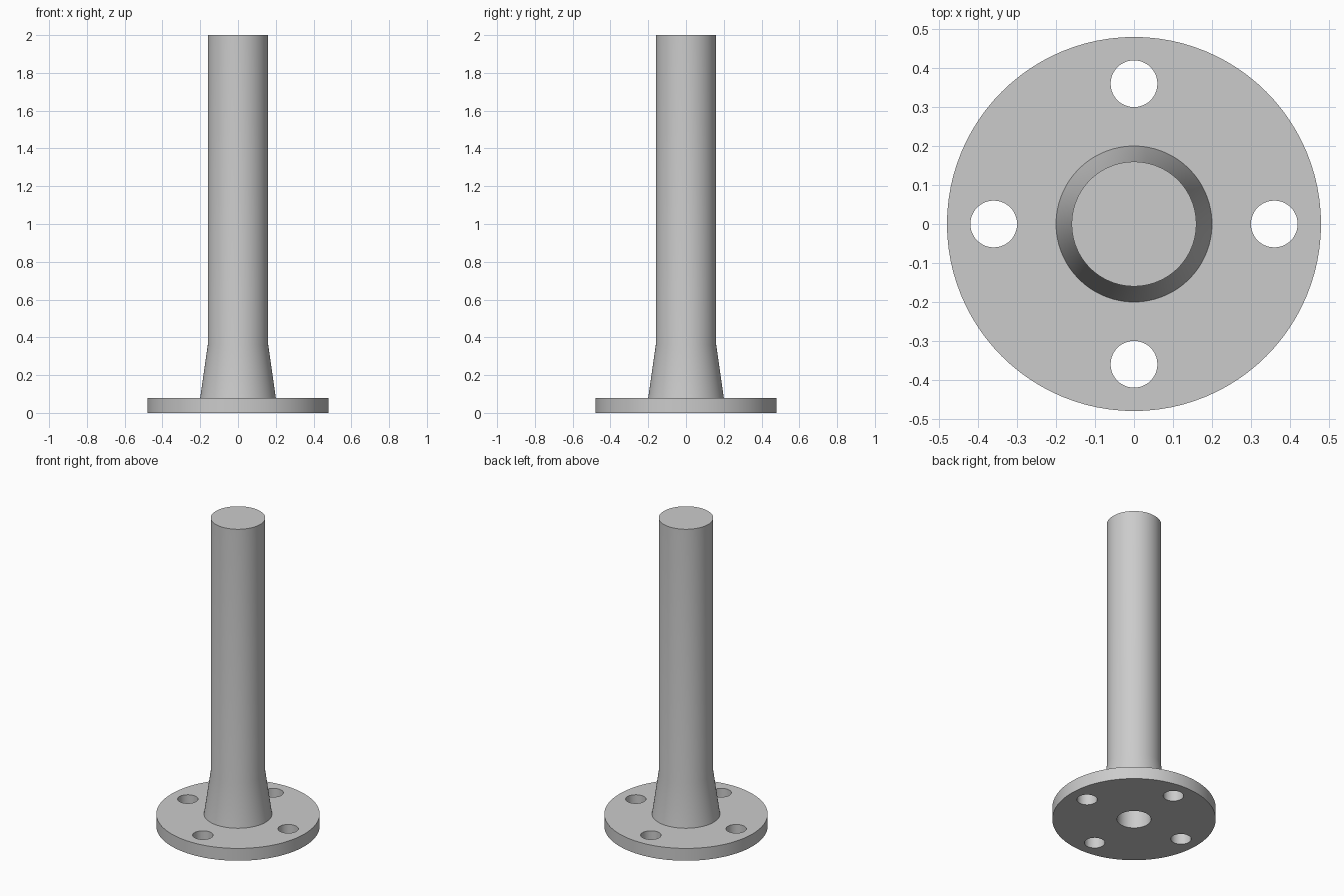
import bpy, bmesh, math
from mathutils import Matrix, Vector

SEGMENTS = 96

cube = bpy.data.objects.get("Cube")
if cube:
    bpy.data.objects.remove(cube, do_unlink=True)

steel = bpy.data.materials.new("grey_steel")
steel.use_nodes = True
colour = (0.6, 0.6, 0.6, 1)
steel.diffuse_color = colour
steel.node_tree.nodes["Principled BSDF"].inputs["Base Color"].default_value = colour


def add_object(name, bm):
    bmesh.ops.recalc_face_normals(bm, faces=bm.faces)
    mesh = bpy.data.meshes.new(name)
    bm.to_mesh(mesh)
    bm.free()
    mesh.materials.append(steel)
    obj = bpy.data.objects.new(name, mesh)
    bpy.context.collection.objects.link(obj)
    return obj


def lathe(name, profile):
    """Revolve (radius, height) points about z; points with radius 0 close the ends."""
    bm = bmesh.new()
    verts = [bm.verts.new((r, 0, z)) for r, z in profile]
    edges = [bm.edges.new(pair) for pair in zip(verts, verts[1:])]
    bmesh.ops.spin(bm, geom=verts + edges, cent=(0, 0, 0), axis=(0, 0, 1),
                   angle=math.tau, steps=SEGMENTS)
    bmesh.ops.remove_doubles(bm, verts=bm.verts, dist=0.0001)
    return add_object(name, bm)


# Flange, tapered neck and closed stem, with a blind bore from below
body = lathe("flanged_stem", [
    (0, 1.9), (0.1, 1.9), (0.1, 0), (0.48, 0), (0.48, 0.08),
    (0.2, 0.08), (0.16, 0.36), (0.16, 2), (0, 2)])

# Four bolt holes through the flange
bm = bmesh.new()
for i in range(4):
    place = Matrix.Rotation(i * math.pi / 2, 4, "Z") @ Matrix.Translation(Vector((0.36, 0, 0.04)))
    bmesh.ops.create_cone(bm, cap_ends=True, segments=48, radius1=0.06,
                          radius2=0.06, depth=0.2, matrix=place)
cutter = add_object("bolt_hole_cutter", bm)
cutter.hide_render = True

holes = body.modifiers.new("bolt_holes", "BOOLEAN")
holes.operation = "DIFFERENCE"
holes.solver = "EXACT"
holes.object = cutter

bpy.ops.object.select_all(action="DESELECT")
body.select_set(True)
bpy.context.view_layer.objects.active = body
bpy.ops.object.modifier_apply(modifier=holes.name)
bpy.data.objects.remove(cutter, do_unlink=True)

bpy.ops.object.shade_smooth_by_angle(angle=math.radians(30))
